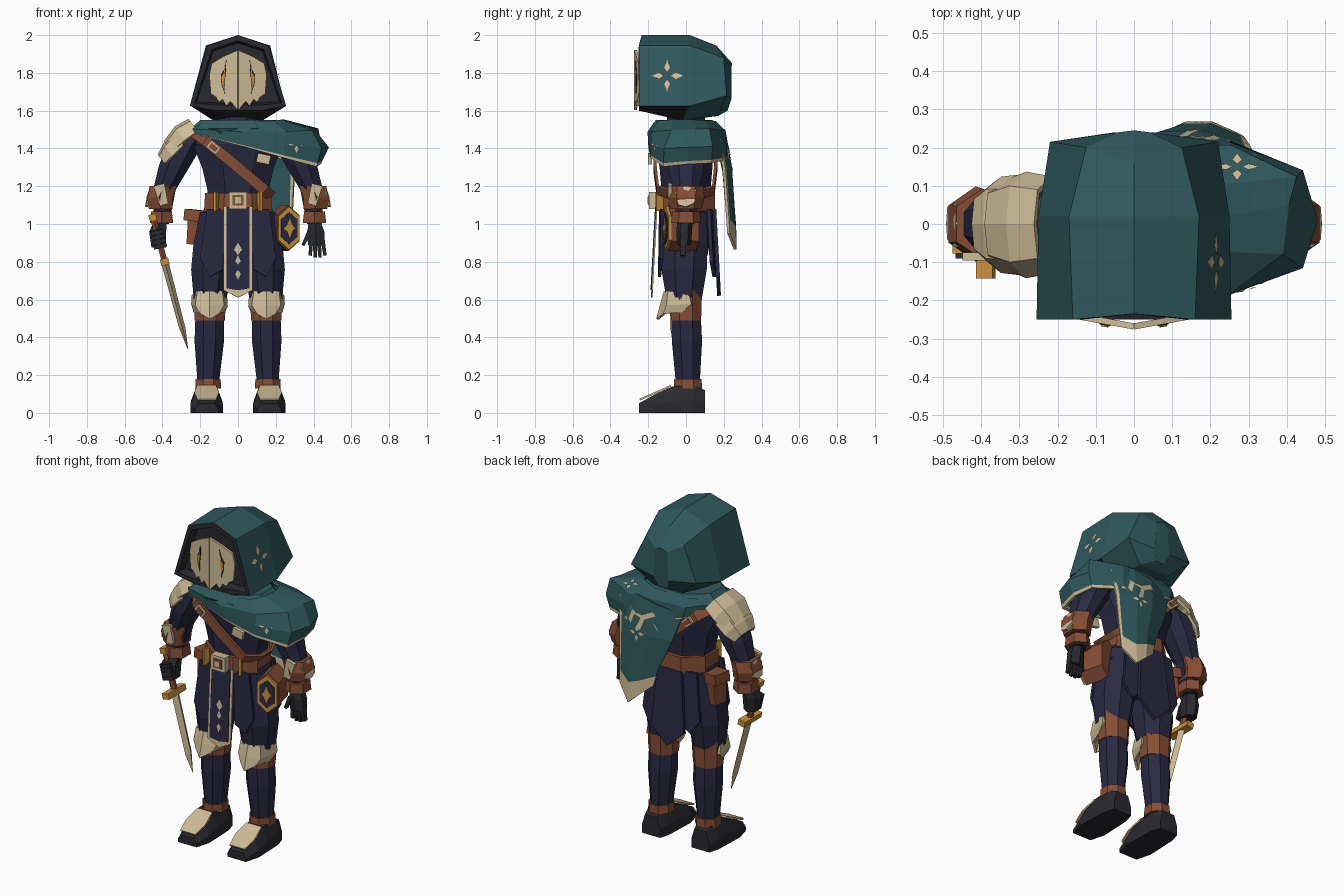
import bpy, bmesh, math
from mathutils import Vector, Euler, Matrix
from mathutils.bvhtree import BVHTree

if "Cube" in bpy.data.objects:
    bpy.data.objects.remove(bpy.data.objects["Cube"])

def material(name, rgb):
    m = bpy.data.materials.new(name)
    m.diffuse_color = (*rgb, 1)
    m.use_nodes = True
    m.node_tree.nodes["Principled BSDF"].inputs["Base Color"].default_value = m.diffuse_color
    return m

TEAL = material("teal_cloth", (0.028, 0.098, 0.108))
NAVY = material("navy_cloth", (0.022, 0.022, 0.055))
BONE = material("bone_plate", (0.62, 0.50, 0.31))
BROWN = material("brown_leather", (0.24, 0.075, 0.036))
GOLD = material("gold_metal", (0.58, 0.28, 0.045))
COAL = material("charcoal", (0.022, 0.022, 0.028))

def finish(name, bm, *mats):
    bmesh.ops.recalc_face_normals(bm, faces=bm.faces)
    me = bpy.data.meshes.new(name)
    bm.to_mesh(me)
    bm.free()
    for m in mats:
        me.materials.append(m)
    ob = bpy.data.objects.new(name, me)
    bpy.context.collection.objects.link(ob)
    return ob

def loft_bm(rings):
    bm = bmesh.new()
    vs = [[bm.verts.new(p) for p in r] for r in rings]
    n = len(rings[0])
    for a, b in zip(vs, vs[1:]):
        for i in range(n):
            bm.faces.new((a[i], a[(i + 1) % n], b[(i + 1) % n], b[i]))
    return bm, bm.faces.new(vs[0]), bm.faces.new(vs[-1])

def loft(name, rings, mat):
    return finish(name, loft_bm(rings)[0], mat)

def limb(name, rows, mat, n=8):
    """Stack of horizontal rings (x, y, z, rx, ry)."""
    k = 1 / math.cos(math.pi / n)
    ang = [2 * math.pi * (i + .5) / n for i in range(n)]
    return loft(name, [[(x + rx * k * math.cos(a), y + ry * k * math.sin(a), z) for a in ang]
                       for x, y, z, rx, ry in rows], mat)

def box(name, c, s, mat, rot=(0, 0, 0), taper=1.0):
    bm = bmesh.new()
    bmesh.ops.create_cube(bm, size=1)
    for v in bm.verts:
        f = taper if v.co.z < 0 else 1
        v.co = Vector((v.co.x * s[0] * f, v.co.y * s[1] * f, v.co.z * s[2]))
    bm.transform(Matrix.Translation(c) @ Euler([math.radians(a) for a in rot]).to_matrix().to_4x4())
    return finish(name, bm, mat)

def plate(name, pts, thick, mat):
    """Polygon given thickness around its own plane."""
    pts = [Vector(p) for p in pts]
    bm = bmesh.new()
    f = bm.faces.new([bm.verts.new(p) for p in pts])
    f.normal_update()
    off = f.normal * thick / 2
    bm.free()
    return loft(name, [[p - off for p in pts], [p + off for p in pts]], mat)

def sheet(name, rows, thick, mats, trim=lambda r, c: False):
    """Cloth grid with thickness; trim picks border cells."""
    bm = bmesh.new()
    vs = [[bm.verts.new(p) for p in r] for r in rows]
    for r in range(len(rows) - 1):
        for c in range(len(rows[0]) - 1):
            f = bm.faces.new((vs[r][c], vs[r][c + 1], vs[r + 1][c + 1], vs[r + 1][c]))
            f.material_index = int(trim(r, c))
    ob = finish(name, bm, *mats)
    m = ob.modifiers.new("thickness", 'SOLIDIFY')
    m.thickness, m.offset = thick, 0
    return ob

def decal(name, target, polys, direction, off):
    """Thin painted shapes laid onto the target surface."""
    me, d = target.data, Vector(direction)
    tree = BVHTree.FromPolygons([v.co for v in me.vertices], [p.vertices for p in me.polygons])
    bm = bmesh.new()
    for poly in polys:
        hits = [tree.ray_cast(Vector(p) - d * 2, d)[0] for p in poly]
        if all(hits):
            bm.faces.new([bm.verts.new(h - d * off) for h in hits])
    return finish(name, bm, BONE)

def cross(at, size):
    """Four kite petals; at(u, v) maps to 3D."""
    out = []
    for k in range(4):
        c, s = math.cos(k * math.pi / 2), math.sin(k * math.pi / 2)
        out.append([at(size * (u * c - v * s), size * (u * s + v * c))
                    for u, v in ((.2, 0), (.5, .22), (1, 0), (.5, -.22))])
    return out

# Hood: half sections from the face opening to the back
half = [[(0, -.235, 2), (.16, -.25, 1.945), (.255, -.25, 1.625), (.12, -.25, 1.6)],
        [(0, .02, 2), (.17, .02, 1.945), (.25, .02, 1.625), (.13, -.02, 1.548)],
        [(0, .16, 1.945), (.125, .2, 1.88), (.22, .215, 1.68), (.1, .17, 1.572)],
        [(0, .245, 1.85), (.04, .24, 1.83), (.05, .24, 1.66), (.03, .22, 1.6)]]
rings = [h + [(-x, y, z) for x, y, z in reversed(h[1:])] for h in half]
bm, front, back = loft_bm(rings)
bmesh.ops.recalc_face_normals(bm, faces=bm.faces)
under = [f for f in bm.faces if f.normal.z < -.5 and f.calc_center_median().y < -.05]
rim = bmesh.ops.inset_region(bm, faces=[front], thickness=.03)["faces"]
inner = bmesh.ops.inset_region(bm, faces=[front], thickness=.012)["faces"]
for v in front.verts:
    v.co.y = -.20
for f in rim + inner + under + [front]:
    f.material_index = 1
hood = finish("hood", bm, TEAL, COAL)
decal("hood_emblem", hood, cross(lambda u, v: (0, -.1 + u, 1.785 + v), .085), (-1, 0, 0), .004)

# Mask with fanged lower edge and slanted slit eyes
edge = [(0, 1.92), (.075, 1.888), (.138, 1.85), (.15, 1.79), (.143, 1.69), (.115, 1.672),
        (.1, 1.645), (.08, 1.66), (.06, 1.625), (.04, 1.65), (0, 1.603)]
my = lambda x: -.268 + .18 * abs(x)
for s in (1, -1):
    plate("mask_half", [(s * x, my(x), z) for x, z in edge], .016, BONE)
    for nm, d, m, pts in (("eye_shadow", .009, COAL, [(.062, 1.865), (.073, 1.82), (.09, 1.79), (.088, 1.74), (.07, 1.69), (.073, 1.74), (.066, 1.79)]),
                          ("eye", .013, GOLD, [(.07, 1.84), (.074, 1.8), (.087, 1.78), (.085, 1.745), (.074, 1.715), (.073, 1.75), (.067, 1.79)])):
        plate(nm, [(s * x, my(x) - d, z) for x, z in pts], .004, m)

# Torso, neck and hips
limb("torso", [(0, 0, 1.08, .165, .13), (0, 0, 1.18, .162, .13), (0, 0, 1.3, .19, .14),
               (0, -.01, 1.42, .24, .15), (0, 0, 1.5, .2, .13)], NAVY)
limb("neck", [(0, 0, 1.48, .12, .1), (0, 0, 1.6, .1, .1)], NAVY)
limb("hips", [(0, 0, 1.1, .175, .135), (0, 0, .98, .21, .14), (0, 0, .84, .2, .115)], NAVY)
limb("cowl", [(0, -.01, 1.46, .2, .155), (0, -.01, 1.505, .25, .178), (0, -.01, 1.55, .2, .15)], TEAL)

# Shoulder mantle: neck, shoulder, widest and hem rows
neck = [(-.2, -.1, 1.52), (0, -.165, 1.53), (.18, -.14, 1.54), (.23, -.07, 1.545), (.24, .02, 1.545),
        (.21, .1, 1.54), (.1, .15, 1.54), (-.12, .14, 1.53), (-.22, .05, 1.52)]
mid = [(-.24, -.13, 1.50), (.02, -.195, 1.485), (.25, -.175, 1.485), (.385, -.075, 1.49), (.4, .05, 1.495),
       (.42, .12, 1.5), (.25, .2, 1.49), (-.12, .17, 1.49), (-.24, .06, 1.5)]
hem = [(-.22, -.14, 1.475), (.05, -.19, 1.405), (.24, -.18, 1.35), (.41, -.115, 1.305), (.43, .01, 1.32),
       (.41, .13, 1.325), (.25, .21, 1.34), (-.1, .175, 1.42), (-.23, .07, 1.46)]
low = [Vector(a).lerp(Vector(b), .5) for a, b in zip(mid, hem)]
for i, p in ((3, (.435, -.11, 1.40)), (4, (.472, .01, 1.405)), (5, (.435, .135, 1.41))):
    low[i] = Vector(p)
band = [a.lerp(Vector(b), .8) for a, b in zip(low, hem)]
mantle = sheet("shoulder_mantle", [neck, mid, low, band, hem], .018, (TEAL, BONE), lambda r, c: r == 3)
decal("mantle_emblem", mantle, cross(lambda u, v: (.31 + u, 0, 1.425 + v), .05), (0, 1, 0), .014)
decal("mantle_back_emblem", mantle, cross(lambda u, v: (.27 + u, .15 + v * .6, 0), .06), (0, 0, -1), .014)

# Back cape: pointed, folded outward along the middle
rows = []
for xl, xr, y, zl, zt, zr in ((.32, -.1, .165, 1.49, 1.5, 1.44), (.30, -.05, .2, 1.3, 1.3, 1.28),
                              (.29, .03, .215, 1.1, 1.06, 1.1), (.285, .045, .22, 1.03, .985, 1.05),
                              (.28, .06, .225, .95, .865, .99)):
    row = []
    for t in (0, .05, .35, .65, 1):
        z = zl + (zt - zl) * t / .35 if t < .35 else zt + (zr - zt) * (t - .35) / .65
        row.append((xl + (xr - xl) * t, y + .04 * math.sin(math.pi * t), z))
    rows.append(row)
cape = sheet("back_cape", rows, .016, (TEAL, BONE), lambda r, c: r == 3 or c == 0)
twig = lambda a, b, w=.01: [(a[0] - w, 0, a[1] - w), (a[0] + w, 0, a[1] + w), (b[0] + w, 0, b[1] + w), (b[0] - w, 0, b[1] - w)]
decal("cape_emblem", cape, [twig((.27, 1.46), (.2, 1.4)), twig((.2, 1.4), (.13, 1.385)), twig((.13, 1.385), (.06, 1.42)),
                            twig((.13, 1.385), (.15, 1.32)), twig((.2, 1.4), (.22, 1.34)), twig((.06, 1.37), (.03, 1.33))]
      + cross(lambda u, v: (.16 + u, 0, 1.29 + v), .05), (0, -1, 0), .012)

# Chest strap loop, buckles, brooch
loop = [Vector(p) for p in ((-.23, -.06, 1.48), (-.17, -.165, 1.44), (0, -.165, 1.30), (.14, -.15, 1.18), (.175, -.05, 1.15),
        (.175, .05, 1.15), (.14, .145, 1.18), (0, .158, 1.30), (-.17, .15, 1.44), (-.23, .06, 1.48), (-.23, -.06, 1.48))]
w = Vector((.018, 0, .022))
sheet("chest_strap", [[p - w for p in loop], [p + w for p in loop]], .016, (BROWN,))
for y in (-.175, .17):
    box("strap_buckle", (-.13, y, 1.405), (.065, .014, .045), BONE, (0, 40, 0))
    box("strap_buckle_core", (-.13, y * 1.04, 1.405), (.045, .01, .028), BROWN, (0, 40, 0))
box("brooch", (.135, -.19, 1.345), (.07, .02, .048), BONE, (0, 12, 0))

# Belt, buckle and studs
limb("belt", [(0, 0, 1.07, .178, .155), (0, 0, 1.165, .175, .152)], BROWN)
box("belt_buckle", (0, -.17, 1.125), (.095, .05, .09), BONE)
box("belt_buckle_inset", (0, -.196, 1.125), (.058, .006, .055), BROWN)
box("belt_buckle_core", (0, -.199, 1.125), (.034, .008, .034), BONE)
for s in (1, -1):
    box("belt_stud", (s * .115, -.14, 1.12), (.014, .04, .1), GOLD, (0, 0, s * 25))

# Tabard with bone edging, rear skirts and front tassets
ty = lambda z: -.155 - (1.09 - z) * .055
def tabard(name, x0, off, mat, tip, side):
    pts = [(-x0, 1.09), (x0, 1.09), (x0, side), (0, tip), (-x0, side)]
    return plate(name, [(x, ty(z) - off, z) for x, z in pts], .008, mat)
tabard("tabard_edging", .078, 0, BONE, .61, .65)
cloth = tabard("tabard", .062, .005, NAVY, .65, .66)
decal("tabard_emblem", cloth, cross(lambda u, v: (u, 0, .77 + v), .066), (0, 1, 0), .003)
decal("tabard_crest", cloth, [[(x * .6, 0, .865 + z * .6) for x, z in ((0, -.05), (.035, .0), (0, .06), (-.035, .0))]], (0, 1, 0), .003)
plate("rear_skirt", [(-.08, .15, 1.08), (.08, .15, 1.08), (.11, .17, .72), (0, .175, .62), (-.11, .17, .72)], .02, NAVY)
for s in (1, -1):
    plate("rear_side_skirt", [(s * .06, .135, 1.08), (s * .16, .12, 1.08), (s * .19, .135, .8), (s * .14, .15, .72), (s * .08, .15, .76)], .02, NAVY)
    plate("front_tasset", [(s * .07, -.135, 1.08), (s * .165, -.125, 1.08), (s * .2, -.13, .82), (s * .15, -.14, .72), (s * .08, -.14, .76)], .016, NAVY)

# Legs
for s in (1, -1):
    limb("thigh", [(s * .11, 0, 1.06, .09, .11), (s * .13, -.005, .9, .105, .12), (s * .142, -.01, .76, .106, .12), (s * .147, -.01, .61, .088, .095)], NAVY)
    limb("knee_wrap", [(s * .148, 0, .65, .088, .085), (s * .15, 0, .49, .08, .08)], BROWN)
    limb("shin", [(s * .15, 0, .52, .075, .078), (s * .152, .005, .38, .078, .08), (s * .158, .01, .14, .055, .062)], NAVY)
    limb("ankle_band", [(s * .158, .01, .13, .068, .075), (s * .158, .01, .18, .066, .072)], BROWN)
    kx = lambda x: s * (.15 + x)
    sheet("knee_guard", [[(kx(-.085), 0, .61), (kx(-.06), -.09, .645), (kx(0), -.11, .64), (kx(.06), -.09, .645), (kx(.088), .02, .62)],
                         [(kx(-.088), 0, .565), (kx(-.07), -.1, .57), (kx(0), -.13, .57), (kx(.07), -.1, .57), (kx(.09), .03, .575)],
                         [(kx(-.075), -.03, .54), (kx(-.045), -.115, .525), (kx(0), -.15, .495), (kx(.045), -.115, .525), (kx(.078), -.02, .535)]], .016, (BONE,))
    fx = s * .166
    loft("boot", [[(fx - a, y, 0), (fx + a, y, 0), (fx + a, y, h * .45), (fx + a * .65, y, h), (fx - a * .65, y, h), (fx - a, y, h * .45)]
                  for y, a, h in ((.1, .06, .12), (.04, .078, .15), (-.07, .083, .14), (-.16, .086, .1), (-.25, .062, .05))], COAL)
    plate("boot_guard", [(fx - .05, -.08, .143), (fx + .05, -.08, .143), (fx + .065, -.17, .103), (fx + .05, -.245, .07), (fx - .05, -.245, .07), (fx - .065, -.17, .103)], .01, BONE)

# Arms, bracers and plates
for s in (1, -1):
    limb("arm", [(s * .22, 0, 1.465, .055, .075), (s * .28, 0, 1.425, .095, .095), (s * .335, 0, 1.31, .083, .095),
                 (s * .39, 0, 1.18, .06, .07), (s * .405, 0, 1.0, .04, .045)], NAVY)
    limb("bracer", [(s * .395, 0, 1.2, .07, .08), (s * .415, 0, 1.14, .07, .085), (s * .41, 0, 1.08, .062, .072)], BROWN, 6)
    limb("wrist_cuff", [(s * .405, 0, 1.065, .055, .064), (s * .405, 0, 1.005, .062, .068)], BROWN, 6)
    box("bracer_front_plate", (s * .405, -.085, 1.155), (.06, .022, .11), BONE, (0, s * 15, 0), .75)
    plate("bracer_outer_plate", [(s * .462, -.06, 1.17), (s * .46, 0, 1.2), (s * .462, .055, 1.18), (s * .482, .045, 1.11), (s * .485, 0, 1.09), (s * .482, -.04, 1.1)], .014, BONE)

# Pauldron: two overlapping arched plates on one shoulder
for nm, line in (("pauldron_upper", [(-.258, 1.55, .9), (-.33, 1.51, 1), (-.385, 1.435, .8)]),
                 ("pauldron_lower", [(-.335, 1.48, .95), (-.39, 1.42, .9), (-.418, 1.365, .65)])):
    sheet(nm, [[(x + .6 * d * k, y * k, z - .8 * d * k) for y, d in ((-.135, .085), (-.095, .015), (0, 0), (.095, .015), (.13, .085))]
               for x, z, k in line], .016, (BONE,))

# Open hand
limb("palm", [(.405, -.005, 1.02, .03, .035), (.412, -.01, .96, .045, .036), (.415, -.01, .89, .045, .032)], COAL, 6)
for i in range(4):
    box("finger", (.385 + i * .023, -.015, .862 + .01 * abs(i - 1.5)), (.023, .034, .09), COAL, (0, 3 - i * 4, 0), .75)
box("thumb", (.362, -.03, .925), (.024, .03, .085), COAL, (0, 25, 0), .7)

# Fist around the sword; sword parts follow its axis
limb("fist", [(-.41, -.01, 1.02, .032, .036), (-.425, -.03, .96, .045, .05), (-.42, -.035, .875, .038, .045)], COAL, 6)
for i in range(4):
    box("curled_finger", (-.43 + i * .006, -.075, .955 - i * .024), (.07, .03, .022), COAL, (0, -14, 0))
ax = lambda z: -.388 + (.8 - z) * .265
limb("sword_grip", [(ax(1.04), -.055, 1.04, .016, .018), (ax(.81), -.055, .81, .016, .018)], BROWN, 6)
box("sword_pommel", (ax(1.04), -.055, 1.035), (.04, .045, .035), GOLD, (0, -14, 0))
box("sword_guard", (ax(.8), -.06, .8), (.045, .165, .035), GOLD, (0, -14, 0))
loft("sword_blade", [[(ax(z) - t, -.055, z), (ax(z), -.055 - b, z), (ax(z) + t, -.055, z), (ax(z), -.055 + b, z)]
                     for z, t, b in ((.79, .02, .033), (.45, .017, .03), (.34, .002, .002))], BONE)

# Hip case with layered hexagonal face, and plain pouch
def layer(name, k, y, thick, mat, sides=((0, .122), (.062, .068), (.062, -.068), (0, -.122), (-.062, -.068), (-.062, .068))):
    r = Matrix.Rotation(math.radians(15), 3, 'Z')
    return plate(name, [r @ Vector((x * k, y, z * k)) + Vector((.25, -.03, .978)) for x, z in sides], thick, mat)
layer("hip_case", 1, .01, .15, BROWN)
layer("hip_case_rim", .93, -.07, .02, GOLD)
layer("hip_case_panel", .7, -.081, .008, NAVY)
layer("hip_case_gem", 1, -.086, .008, GOLD, ((0, .055), (.014, .016), (.03, 0), (.014, -.016), (0, -.055), (-.014, -.016), (-.03, 0), (-.014, .016)))
box("pouch", (-.218, .03, .975), (.09, .1, .17), BROWN, (0, 6, -12), .85)
box("pouch_flap", (-.226, .03, 1.045), (.1, .11, .06), BROWN, (0, 6, -12))
